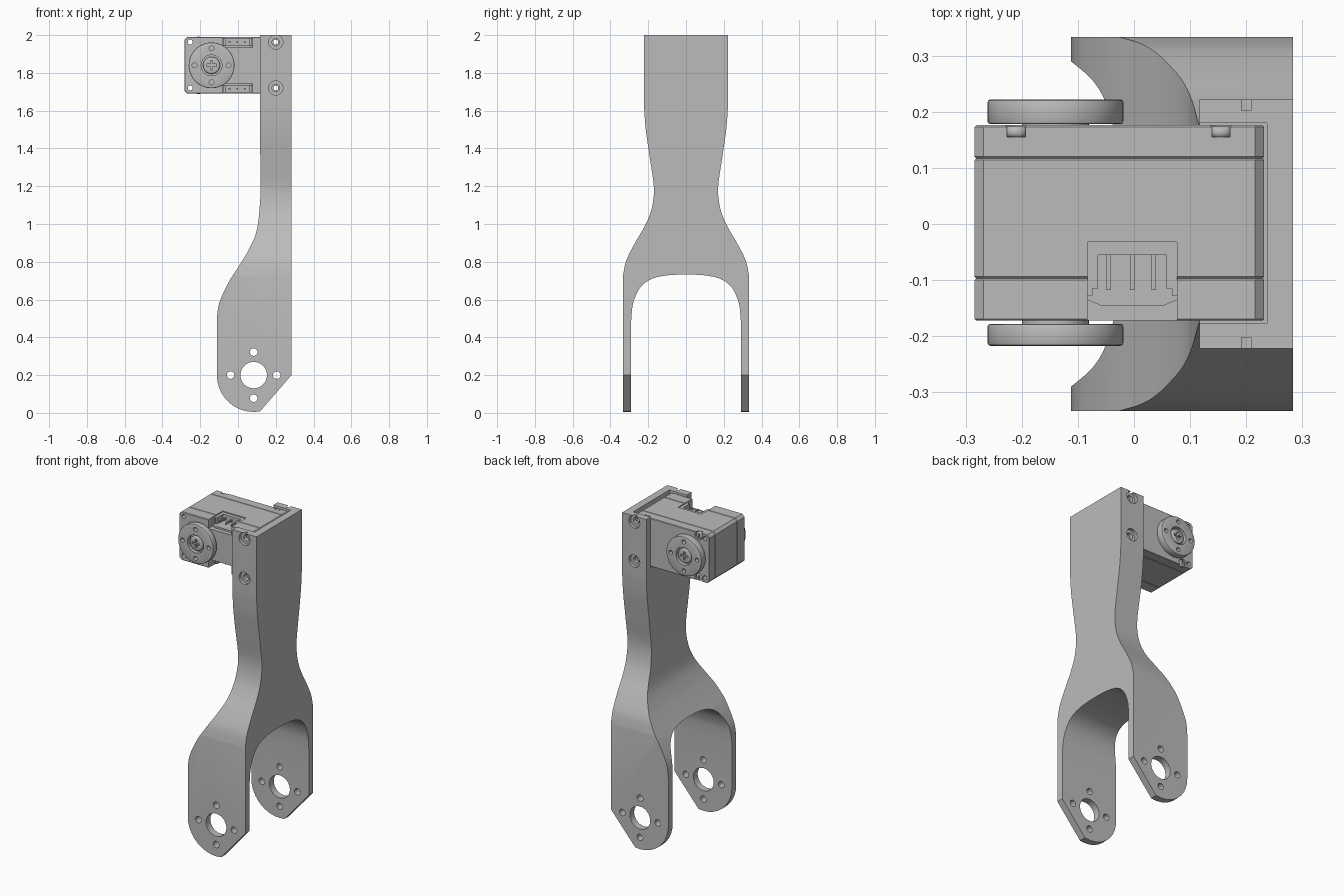
import bpy, bmesh
from math import cos, sin, pi, radians
from mathutils import Vector

if "Cube" in bpy.data.objects:
    bpy.data.objects.remove(bpy.data.objects["Cube"], do_unlink=True)

grey = bpy.data.materials.new("plain grey")
grey.use_nodes = True
grey.diffuse_color = (0.5, 0.5, 0.5, 1)
grey.node_tree.nodes["Principled BSDF"].inputs["Base Color"].default_value = (0.5, 0.5, 0.5, 1)


def prism(name, axis, a, b, *outlines):
    """Extrude closed 2D outlines along an axis from a to b."""
    place = {"X": lambda p: (a, p[0], p[1]), "Y": lambda p: (p[0], a, p[1]),
             "Z": lambda p: (p[0], p[1], a)}[axis]
    bm = bmesh.new()
    for outline in outlines:
        face = bm.faces.new([bm.verts.new(place(p)) for p in outline])
        top = bmesh.ops.extrude_face_region(bm, geom=[face])["geom"]
        shift = Vector([(b - a) * (axis == k) for k in "XYZ"])
        bmesh.ops.translate(bm, vec=shift, verts=[v for v in top if isinstance(v, bmesh.types.BMVert)])
    bmesh.ops.recalc_face_normals(bm, faces=bm.faces)
    mesh = bpy.data.meshes.new(name)
    bm.to_mesh(mesh)
    bm.free()
    mesh.materials.append(grey)
    obj = bpy.data.objects.new(name, mesh)
    bpy.context.collection.objects.link(obj)
    return obj


def circle(x, z, r, n=32):
    return [(x + r * cos(2 * pi * i / n), z + r * sin(2 * pi * i / n)) for i in range(n)]


def rect(x0, x1, z0, z1):
    return [(x0, z0), (x1, z0), (x1, z1), (x0, z1)]


def spline(pts, steps=6):
    """Smooth curve through the points."""
    p = [Vector(q) for q in [pts[0]] + pts + [pts[-1]]]
    out = []
    for i in range(1, len(p) - 2):
        m0, m1 = (p[i + 1] - p[i - 1]) / 2, (p[i + 2] - p[i]) / 2
        for k in range(steps):
            t = k / steps
            out.append(p[i] * (2*t**3 - 3*t**2 + 1) + m0 * (t**3 - 2*t**2 + t)
                       + p[i + 1] * (3*t**2 - 2*t**3) + m1 * (t**3 - t**2))
    return [tuple(q) for q in out] + [pts[-1]]


def apply(obj, kind, **settings):
    mod = obj.modifiers.new(kind.title(), kind)
    for key, value in settings.items():
        setattr(mod, key, value)
    bpy.context.view_layer.objects.active = obj
    bpy.ops.object.modifier_apply(modifier=mod.name)


def boolean(obj, cutter, operation="DIFFERENCE"):
    apply(obj, "BOOLEAN", object=cutter, operation=operation, solver="EXACT")
    bpy.data.objects.remove(cutter, do_unlink=True)


def bevel(obj, width, segments=1):
    apply(obj, "BEVEL", width=width, segments=segments, limit_method="ANGLE", angle_limit=radians(60))


# Bracket: the side outline crossed with the forked outline
HX, HZ = 0.083, 0.2
foot = [(HX + 0.195 * cos(t), HZ + 0.195 * sin(t))
        for t in [-radians(80 + 10 * i) for i in range(11)]]
edge = spline([(-0.112, 0.49), (-0.1, 0.58), (-0.05, 0.69), (0, 0.77), (0.06, 0.87),
               (0.1, 0.97), (0.117, 1.12), (0.12, 1.25), (0.117, 1.4)])
bracket = prism("bracket", "Y", -0.5, 0.5,
                foot + edge + [(0.117, 2), (0.283, 2), (0.283, HZ)])
outer = spline([(0.222, 1.62), (0.213, 1.5), (0.19, 1.34), (0.17, 1.19), (0.182, 1.08),
                (0.218, 0.99), (0.27, 0.9), (0.315, 0.81), (0.333, 0.73)])
arch = spline([(0.29, 0.49), (0.28, 0.58), (0.245, 0.66), (0.185, 0.708), (0.1, 0.728), (0, 0.733)])
half = [(0.222, 2.1)] + outer + [(0.333, -0.1), (0.29, -0.1)] + arch
fork = half + [(-y, z) for y, z in reversed(half[:-1])]
boolean(bracket, prism("fork_cutter", "X", -0.5, 0.5, fork), "INTERSECT")

# Servo socket, leg holes and mounting holes in the bracket
boolean(bracket, prism("socket_cutter", "Z", 1.685, 2.1, rect(0, 0.237, -0.176, 0.18)))
leg_holes = [circle(HX, HZ, 0.07, 48)] + [
    circle(HX + 0.122 * cos(i * pi / 2), HZ + 0.122 * sin(i * pi / 2), 0.02, 20) for i in range(4)]
boolean(bracket, prism("leg_hole_cutter", "Y", -0.5, 0.5, *leg_holes))
HOLE_Z = (1.72, 1.963)
boolean(bracket, prism("mount_hole_cutter", "Y", -0.5, 0.5, *[circle(0.2, z, 0.02) for z in HOLE_Z]))
for s in (-1, 1):
    boolean(bracket, prism("counterbore_cutter", "Y", s * 0.202, s * 0.3,
                           *[circle(0.2, z, 0.038) for z in HOLE_Z]))

# Servo case in three layers, with corner holes and connector pockets
X0, X1, Z0, Z1, C = -0.284, 0.232, 1.69, 1.99, 0.016
MID = (Z0 + Z1) / 2
section = [(X0 + C, Z0), (X1 - C, Z0), (X1, Z0 + C), (X1, Z1 - C),
           (X1 - C, Z1), (X0 + C, Z1), (X0, Z1 - C), (X0, Z0 + C)]
SCREW_X, SCREW_Z = (-0.21, 0.155), (Z0 + 0.02, Z1 - 0.02)
for name, a, b in (("case_front", -0.172, -0.097), ("case_middle", -0.097, 0.117),
                   ("case_rear", 0.117, 0.176)):
    case = prism(name, "Y", a, b, section)
    bevel(case, 0.003)
    boolean(case, prism("hole_cutter", "Y", -0.3, 0.3,
                        *[circle(x, z, 0.013, 20) for x in (-0.253, 0.2) for z in HOLE_Z]))
    if name == "case_rear":
        boolean(case, prism("notch_cutter", "Y", 0.155, 0.3,
                            *[circle(x, z, 0.026, 24) for x in SCREW_X for z in SCREW_Z]))
    else:
        boolean(case, prism("pocket_cutter", "Y", -0.3, -0.032,
                            rect(-0.083, 0.077, Z1 - 0.055, Z1 + 0.1),
                            rect(-0.083, 0.077, Z0 - 0.1, Z0 + 0.055)))

# Case screws at the rear
for i, (x, z) in enumerate([(x, z) for x in SCREW_X for z in SCREW_Z]):
    screw = prism(f"case_screw_{i + 1}", "Y", 0.154, 0.174, circle(x, z, 0.022, 24))
    bevel(screw, 0.008, 3)
    boolean(screw, prism("slot_cutter", "Y", 0.166, 0.2, rect(x - 0.004, x + 0.004, z - 0.012, z + 0.012)))

# Connectors: a three sided shroud with pins, above and below
for name, s in (("top", 1), ("bottom", -1)):
    lo, hi = MID + s * 0.094, MID + s * 0.144
    shroud = [(-0.083, -0.032), (-0.083, -0.127), (-0.074, -0.127), (-0.074, -0.115),
              (-0.064, -0.115), (-0.064, -0.055), (0.058, -0.055), (0.058, -0.115),
              (0.068, -0.115), (0.068, -0.127), (0.077, -0.127), (0.077, -0.032)]
    prism(f"{name}_connector_shroud", "Z", lo, hi, shroud)
    prism(f"{name}_connector_base", "Z", lo, lo + s * 0.012,
          [(-0.083, -0.04), (-0.083, -0.135), (-0.06, -0.145), (0.054, -0.145), (0.077, -0.135), (0.077, -0.04)])
    prism(f"{name}_connector_pins", "Y", -0.118, -0.05,
          *[rect(x - 0.004, x + 0.004, MID + s * 0.12, MID + s * 0.128) for x in (-0.045, -0.003, 0.035)])

# Round horns on both shaft ends, each with a cross head screw
AX = -0.14
for name, s in (("front", -1), ("rear", 1)):
    face = -0.217 if s < 0 else 0.222
    prism(f"{name}_shaft", "Y", s * 0.16, s * 0.19, circle(AX, MID, 0.06))
    horn = prism(f"{name}_horn", "Y", s * 0.178, face, circle(AX, MID, 0.121, 64))
    bevel(horn, 0.005, 2)
    boolean(horn, prism("horn_cutter", "Y", face - s * 0.025, face + s * 0.05, circle(AX, MID, 0.055),
                        *[circle(AX + 0.09 * cos(i * pi / 2), MID + 0.09 * sin(i * pi / 2), 0.013, 20)
                          for i in range(4)]))
    screw = prism(f"{name}_horn_screw", "Y", face - s * 0.03, face - s * 0.004, circle(AX, MID, 0.045))
    bevel(screw, 0.008, 3)
    w, r = 0.006, 0.026
    cross = [(w, w), (w, r), (-w, r), (-w, w), (-r, w), (-r, -w),
             (-w, -w), (-w, -r), (w, -r), (w, -w), (r, -w), (r, w)]
    boolean(screw, prism("cross_cutter", "Y", face - s * 0.018, face + s * 0.02,
                         [(AX + x, MID + z) for x, z in cross]))

# Smooth the curved faces, keep edges sharp
bpy.ops.object.select_all(action="DESELECT")
for obj in bpy.context.collection.objects:
    if obj.type == "MESH" and grey.name in obj.data.materials:
        obj.select_set(True)
        bpy.context.view_layer.objects.active = obj
bpy.ops.object.shade_smooth_by_angle(angle=radians(30))
